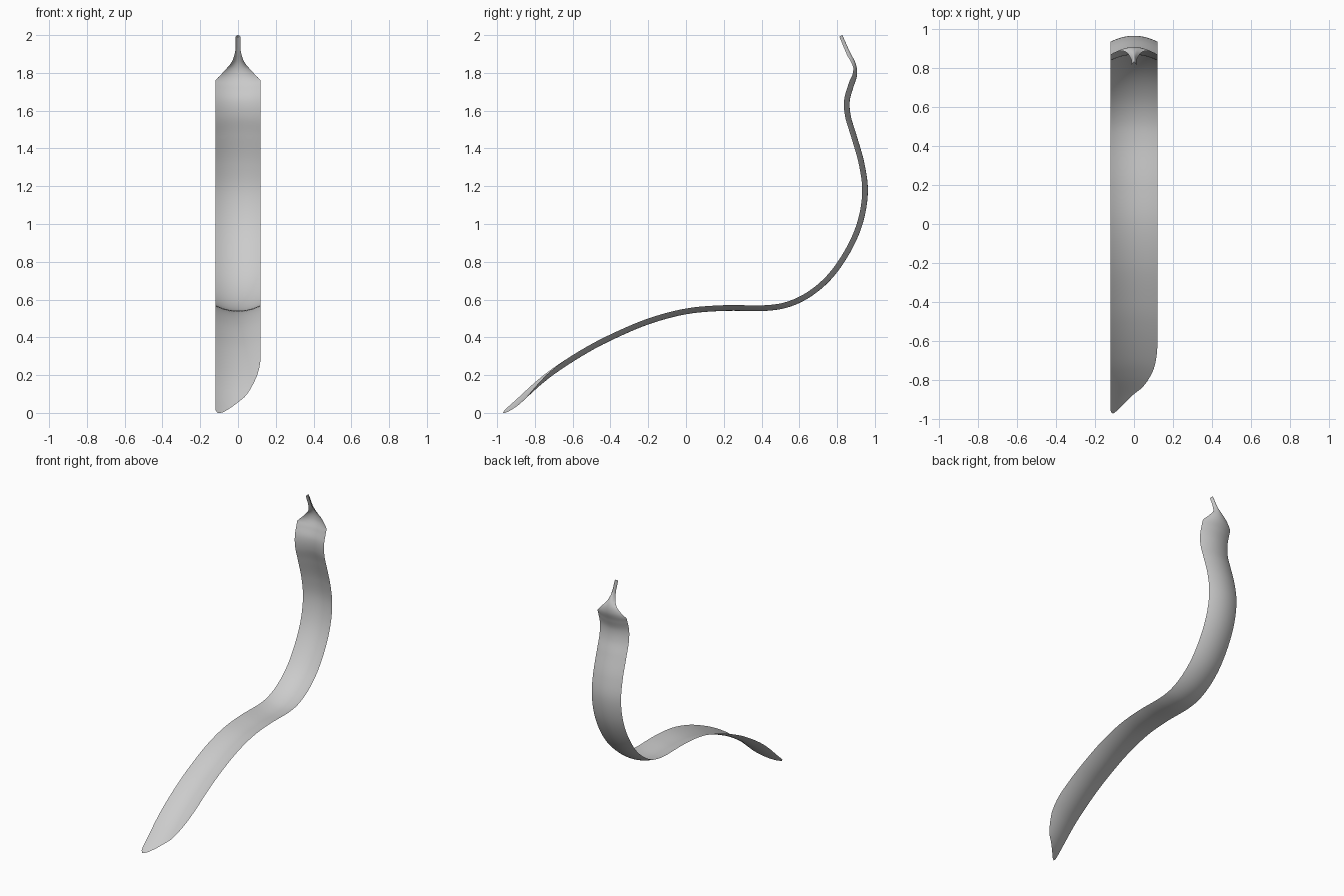
import bpy
from mathutils import Vector

if "Cube" in bpy.data.objects:
    bpy.data.objects.remove(bpy.data.objects["Cube"])

HALF = 0.12      # half width of the strip
SAG = 0.03       # depth of its trough-shaped cross-section
COLS = 16        # faces across

# Side profile (y, z) of the centre line, from the lower tip to the stem
PATH = [(-0.953, -0.018), (-0.88, 0.047), (-0.775, 0.143), (-0.68, 0.217),
        (-0.54, 0.307), (-0.4, 0.382), (-0.2, 0.468), (0.0, 0.522),
        (0.2, 0.54), (0.42, 0.54), (0.55, 0.562), (0.67, 0.622),
        (0.78, 0.72), (0.875, 0.86), (0.938, 1.01), (0.963, 1.17),
        (0.945, 1.32), (0.903, 1.47), (0.873, 1.57), (0.867, 1.65),
        (0.885, 1.72), (0.905, 1.785), (0.9, 1.845), (0.866, 1.915),
        (0.828, 2.0)]

# Slanted, rounded cut of the lower tip: (y, x limit)
TIP_RIGHT = [(-0.953, -0.102), (-0.941, -0.08), (-0.906, -0.04), (-0.87, 0.0),
             (-0.838, 0.04), (-0.805, 0.064), (-0.771, 0.083), (-0.73, 0.101),
             (-0.685, 0.112), (-0.64, 0.118), (-0.6, HALF)]
TIP_LEFT = [(-0.953, -0.108), (-0.947, -0.116), (-0.935, -HALF)]

# Taper into the narrow curled stem: (z, half width) and (z, depth)
NECK = [(1.75, HALF), (1.845, 0.046), (1.87, 0.031), (1.9, 0.02),
        (1.93, 0.013), (2.0, 0.012)]
DEPTH = [(1.75, SAG), (1.83, 0.018), (1.9, 0.021), (2.0, 0.018)]


def lookup(table, v):
    """Linear interpolation in a sorted table, clamped at its ends."""
    if v <= table[0][0]:
        return table[0][1]
    for (a, fa), (b, fb) in zip(table, table[1:]):
        if v <= b:
            return fa + (fb - fa) * (v - a) / (b - a)
    return table[-1][1]


def smooth_path(points, steps):
    """Smooth curve through the points."""
    p = [Vector(q) for q in points]
    p = [2 * p[0] - p[1]] + p + [2 * p[-1] - p[-2]]
    out = []
    for a, b, c, d in zip(p, p[1:], p[2:], p[3:]):
        for i in range(steps):
            t = i / steps
            out.append(0.5 * (2 * b + (c - a) * t
                              + (2 * a - 5 * b + 4 * c - d) * t * t
                              + (3 * b - a - 3 * c + d) * t ** 3))
    return out + [p[-2]]


# Sweep the trough-shaped section along the profile
line = smooth_path(PATH, 8)
verts, faces = [], []
for i, c in enumerate(line):
    t = (line[min(i + 1, len(line) - 1)] - line[max(i - 1, 0)]).normalized()
    n = Vector((-t.y, t.x))
    y, z = c
    half, depth = lookup(NECK, z), lookup(DEPTH, z)
    left = max(-half, lookup(TIP_LEFT, y))
    right = min(half, lookup(TIP_RIGHT, y))
    for j in range(COLS + 1):
        x = left + (right - left) * j / COLS
        q = c + n * depth * (x / half) ** 2
        verts.append((x, q.x, q.y))
w = COLS + 1
for i in range(len(line) - 1):
    for j in range(COLS):
        a = i * w + j
        faces.append((a, a + 1, a + w + 1, a + w))

mesh = bpy.data.meshes.new("curved_strip")
mesh.from_pydata(verts, [], faces)
mesh.update()
strip = bpy.data.objects.new("curved_strip", mesh)
bpy.context.collection.objects.link(strip)
for f in mesh.polygons:
    f.use_smooth = True

grey = bpy.data.materials.new("light_grey")
grey.diffuse_color = (0.6, 0.6, 0.6, 1)
grey.use_nodes = True
grey.node_tree.nodes["Principled BSDF"].inputs["Base Color"].default_value = grey.diffuse_color
mesh.materials.append(grey)
